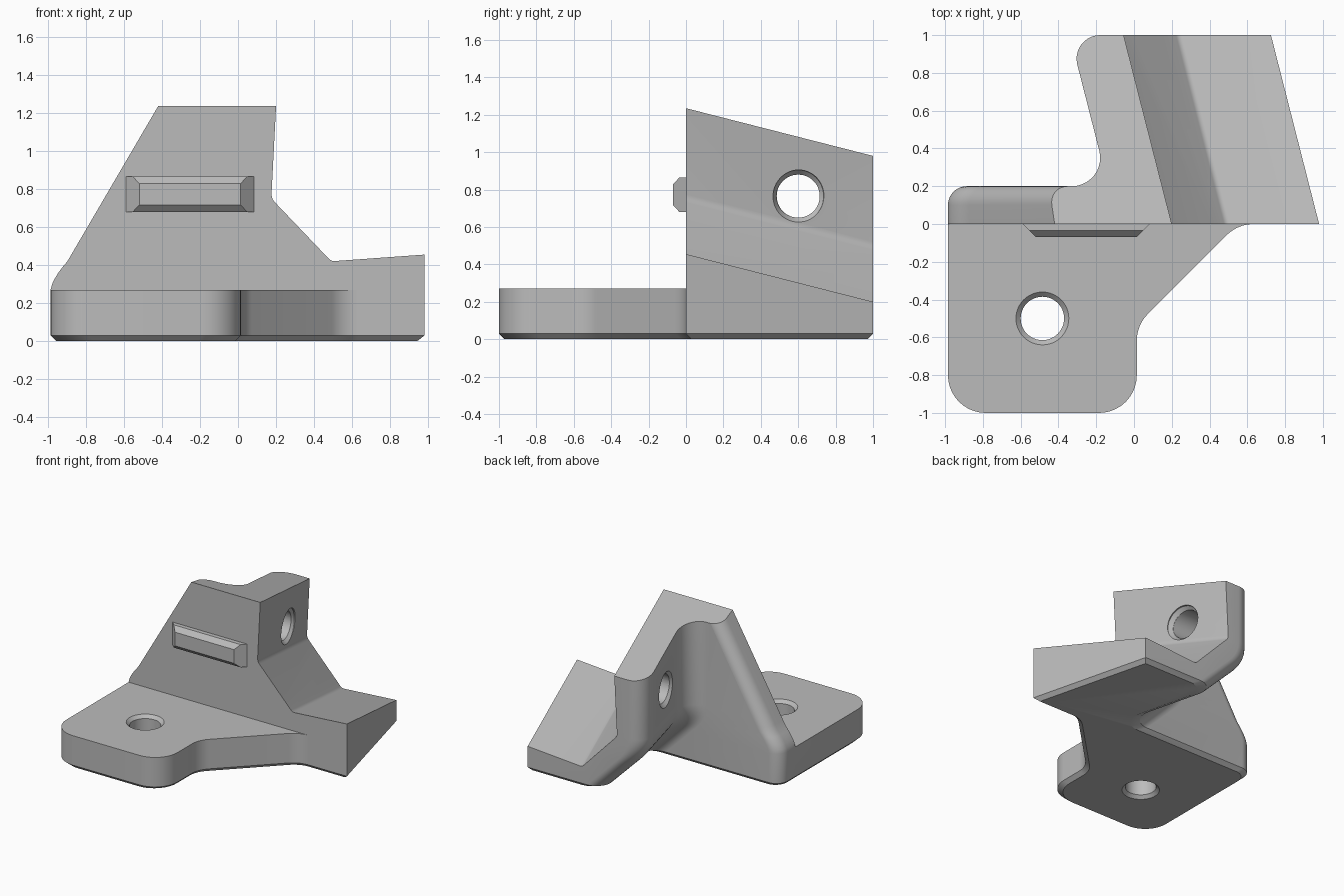
import bpy, bmesh, math
from mathutils import Vector

cube = bpy.data.objects.get("Cube")
if cube:
    bpy.data.objects.remove(cube)

SHEAR = 0.255      # sideways and downward drift per unit of depth
CHAMFER = 0.03

grey = bpy.data.materials.new("plain_grey")
grey.use_nodes = True
grey.diffuse_color = (0.5, 0.5, 0.5, 1)
grey.node_tree.nodes["Principled BSDF"].inputs["Base Color"].default_value = grey.diffuse_color


def inset(corners, d):
    """Move every edge of a counter-clockwise outline inwards by d."""
    out = []
    for i, (x, y, r) in enumerate(corners):
        p = Vector((x, y))
        a = (p - Vector(corners[i - 1][:2])).normalized()
        b = (Vector(corners[(i + 1) % len(corners)][:2]) - p).normalized()
        na, nb = Vector((-a.y, a.x)), Vector((-b.y, b.x))
        q = p + (na + nb) * d / (1 + na.dot(nb))
        out.append((q.x, q.y, r))
    return out


def rounded(corners, steps=10):
    """Replace corners (x, y, radius) with arcs."""
    pts = []
    for i, (x, y, r) in enumerate(corners):
        p = Vector((x, y))
        if not r:
            pts.append(p)
            continue
        a = (Vector(corners[i - 1][:2]) - p).normalized()
        b = (Vector(corners[(i + 1) % len(corners)][:2]) - p).normalized()
        half = a.angle(b) / 2
        centre = p + (a + b).normalized() * r / math.sin(half)
        start = p + a * r / math.tan(half) - centre
        end = p + b * r / math.tan(half) - centre
        sweep = math.pi - 2 * half
        for k in range(steps + 1):
            t = k / steps
            pts.append(centre + (start * math.sin((1 - t) * sweep)
                                 + end * math.sin(t * sweep)) / math.sin(sweep))
    return pts


def loft(name, rings):
    """Solid through rings of 3D points."""
    bm = bmesh.new()
    loops = [[bm.verts.new(p) for p in ring] for ring in rings]
    for lo, hi in zip(loops, loops[1:]):
        for i in range(len(lo)):
            bm.faces.new((lo[i - 1], lo[i], hi[i], hi[i - 1]))
    bm.faces.new(loops[0])
    bm.faces.new(loops[-1])
    bmesh.ops.recalc_face_normals(bm, faces=bm.faces)
    mesh = bpy.data.meshes.new(name)
    bm.to_mesh(mesh)
    bm.free()
    mesh.materials.append(grey)
    obj = bpy.data.objects.new(name, mesh)
    bpy.context.collection.objects.link(obj)
    return obj


def combine(target, tool, operation):
    """Apply a boolean and discard the tool."""
    mod = target.modifiers.new(operation, 'BOOLEAN')
    mod.object, mod.operation, mod.solver = tool, operation, 'EXACT'
    bpy.context.view_layer.objects.active = target
    bpy.ops.object.modifier_apply(modifier=mod.name)
    bpy.data.objects.remove(tool)


def bore(target, stations, axis, side=48):
    """Cut a turned hole given (distance, radius) stations along an axis."""
    origin, direction = Vector(axis[0]), Vector(axis[1]).normalized()
    turn = direction.to_track_quat('Z', 'Y')
    rings = [[origin + turn @ Vector((r * math.cos(2 * math.pi * k / side),
                                      r * math.sin(2 * math.pi * k / side), d))
              for k in range(side)] for d, r in stations]
    cutter = loft("hole_cutter", rings)
    cutter.hide_render = True
    combine(target, cutter, 'DIFFERENCE')


def rib_end(z):
    """Left end of the rib at height z, with an eased foot."""
    foot, knee = 0.27, 0.42
    slope = 0.5 / 0.855
    if z <= foot:
        return -0.985
    if z >= knee:
        return -0.42 - (1.235 - z) * slope
    t = (z - foot) / (knee - foot)
    return -0.985 + (rib_end(knee) + 0.985) * t ** 1.5


def undercut(z, ease=0.1):
    """Sideways retreat of the column wall below its bend."""
    h = 0.4 - z
    if h <= -ease:
        return 0
    return h if h >= ease else (h + ease) ** 2 / (4 * ease)


def body_section(z):
    def wall(y):
        return -0.34 + SHEAR * (1 - y) + undercut(z)
    left = rib_end(z)
    return [(left, 0, 0), (0.98, 0, 0), (0.98 - SHEAR, 1, 0),
            (wall(1), 1, 0.125), (wall(0.2), 0.2, 0.15), (left, 0.2, 0.1)]


# Upright body: rib plus leaning column, lofted through level sections
levels = [CHAMFER, 0.27, 0.3, 0.33, 0.36, 0.39, 0.42, 0.46, 0.5, 1.24]
rings = [[(p.x, p.y, 0) for p in rounded(inset(body_section(0), CHAMFER))]]
rings += [[(p.x, p.y, z) for p in rounded(body_section(z))] for z in levels]
body = loft("bracket_body", rings)

# Trim to the front profile, swept backwards along the slant
profile = rounded([(-2, -1, 0), (1.3, -1, 0), (1.3, 0.478, 0), (0.49, 0.42, 0.04),
                   (0.175, 0.75, 0.06), (0.2, 1.235, 0), (-2, 1.235, 0)], 5)
trim = loft("profile_trim", [[(p.x - SHEAR * y, y, p.y - SHEAR * y) for p in profile]
                             for y in (-0.1, 1.1)])
combine(body, trim, 'INTERSECT')

# Base plate with chamfered underside
plate = [(-0.985, -1, 0.2), (0.015, -1, 0.2), (0.015, -0.535, 0.2), (0.55, 0, 0.2),
         (0.9, 0, 0), (0.9, 0.1, 0), (-0.985, 0.1, 0)]
base = loft("base_plate", [[(p.x, p.y, z) for p in rounded(inset(plate, d))]
                           for z, d in ((0, CHAMFER), (CHAMFER, 0), (0.27, 0))])
combine(body, base, 'UNION')

# Bolt hole through the plate, countersunk at both ends
bore(body, [(-0.01, 0.15), (0.025, 0.115), (0.245, 0.115), (0.28, 0.15)],
     ((-0.485, -0.5, 0), (0, 0, 1)))

# Cross hole through the column, with a countersink square to each wall
bore(body, [(-0.5, 0.115), (0.4, 0.115)], ((0, 0.6, 0.765), (1, 0, 0)))
for x, sign in ((0.025, 1), (-0.238, -1)):
    bore(body, [(-0.03, 0.113), (0, 0.14), (0.03, 0.14)],
         ((x, 0.6, 0.765), (sign, sign * SHEAR, 0)))

# Bevelled tab on the front wall
tab_rings = []
for y, dx, dz in ((0.02, 0, 0), (0, 0, 0), (-0.035, 0.035, 0), (-0.07, 0.07, 0.037)):
    x0, x1, z0, z1 = -0.588 + dx, 0.083 - dx, 0.68 + dz, 0.865 - dz
    tab_rings.append([(x0, y, z0), (x1, y, z0), (x1, y, z1), (x0, y, z1)])
tab = loft("front_tab", tab_rings)

# Smooth the rounds, keep the edges crisp
bpy.ops.object.select_all(action='DESELECT')
body.select_set(True)
bpy.context.view_layer.objects.active = body
bpy.ops.object.shade_smooth_by_angle(angle=math.radians(25))
